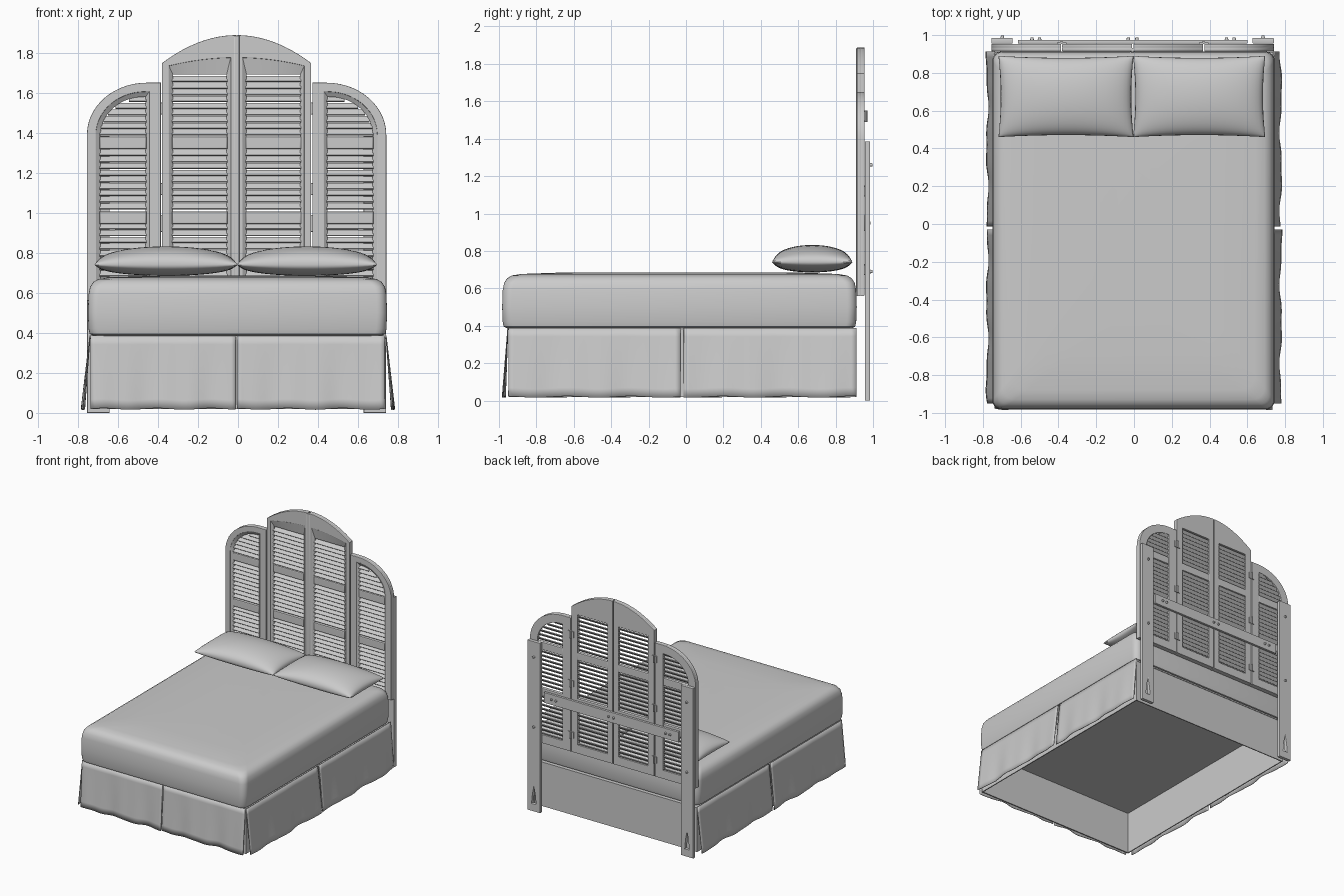
import bpy, bmesh, math
from mathutils import Matrix, Vector

old = bpy.data.objects.get("Cube")
if old:
    bpy.data.objects.remove(old, do_unlink=True)

grey = bpy.data.materials.new("plain_grey")
grey.use_nodes = True
COLOR = (0.6, 0.6, 0.6, 1)
grey.diffuse_color = COLOR
grey.node_tree.nodes["Principled BSDF"].inputs["Base Color"].default_value = COLOR
parts = []
CX = -0.007  # headboard centre line


def add(name, mesh):
    ob = bpy.data.objects.new(name, mesh)
    bpy.context.scene.collection.objects.link(ob)
    mesh.materials.clear()
    mesh.materials.append(grey)
    parts.append(ob)
    return ob


def from_bm(name, bm, fix=True):
    if fix:
        bmesh.ops.recalc_face_normals(bm, faces=bm.faces)
    mesh = bpy.data.meshes.new(name)
    bm.to_mesh(mesh)
    bm.free()
    return add(name, mesh)


def plate(name, loops, y0, y1, bevel=0.003):
    """Upright board in the x-z plane; the loops after the first are holes."""
    cu = bpy.data.curves.new(name, 'CURVE')
    cu.dimensions, cu.fill_mode = '2D', 'BOTH'
    cu.extrude = (y1 - y0) / 2 - bevel
    cu.bevel_depth, cu.offset, cu.bevel_resolution = bevel, -bevel, 1
    for loop in loops:
        sp = cu.splines.new('POLY')
        sp.points.add(len(loop) - 1)
        for p, (x, z) in zip(sp.points, loop):
            p.co = (x, z, 0, 1)
        sp.use_cyclic_u = True
    tmp = bpy.data.objects.new(name + "_tmp", cu)
    bpy.context.scene.collection.objects.link(tmp)
    dg = bpy.context.evaluated_depsgraph_get()
    mesh = bpy.data.meshes.new_from_object(tmp.evaluated_get(dg))
    bpy.data.objects.remove(tmp, do_unlink=True)
    mesh.transform(Matrix.Translation((0, (y0 + y1) / 2, 0)) @ Matrix.Rotation(math.pi / 2, 4, 'X'))
    return add(name, mesh)


def rect(x0, x1, z0, z1):
    return [(x0, z0), (x1, z0), (x1, z1), (x0, z1)]


def box(bm, center, size, tilt=0):
    mat = Matrix.Translation(center) @ Matrix.Rotation(tilt, 4, 'X') @ Matrix.Diagonal((*size, 1))
    bmesh.ops.create_cube(bm, size=1, matrix=mat)


def loft(bm, rings, cap=False):
    vs = [[bm.verts.new(p) for p in r] for r in rings]
    n = len(vs[0])
    for a, b in zip(vs, vs[1:]):
        for i in range(n):
            bm.faces.new((a[i], a[(i + 1) % n], b[(i + 1) % n], b[i]))
    if cap:
        bm.faces.new(vs[0])
        bm.faces.new(vs[-1])


def round_rect(x0, x1, y0, y1, r, z):
    pts = []
    for k, (x, y) in enumerate([(x1 - r, y1 - r), (x0 + r, y1 - r), (x0 + r, y0 + r), (x1 - r, y0 + r)]):
        for i in range(7):
            a = math.pi / 2 * (k + i / 6)
            pts.append((x + r * math.cos(a), y + r * math.sin(a), z))
    return pts


# Mattress with soft edges and a slightly crowned top
bm = bmesh.new()
profile = [(.025, .385), (.006, .395), (0, .42), (-.003, .5), (0, .59), (.008, .63),
           (.025, .655), (.05, .669), (.1, .677), (.3, .684), (.6, .686)]
loft(bm, [round_rect(-.747 + d, .742 - d, -.98 + d, .91 - d, .05 + max(d, 0) * .3, z)
          for d, z in profile], cap=True)
from_bm("mattress", bm)

# Hollow base under the mattress
bm = bmesh.new()
for s in (-1, 1):
    box(bm, (s * .733, -.02, .2), (.008, 1.86, .36))
for y in (-.945, .902):
    box(bm, (0, y, .2), (1.46, .008, .36))
box(bm, (0, -.02, .375), (1.46, 1.86, .012))
from_bm("bed_base", bm)


# Skirt panels, hanging with loose folds
def skirt(name, start, end, out, flare, phase):
    a, b, n = Vector(start), Vector(end), Vector(out)
    bm = bmesh.new()
    cols, rows = 32, 8
    grid = []
    for i in range(cols + 1):
        u = i / cols
        line = []
        for j in range(rows + 1):
            t = j / rows
            fold = math.sin(u * 13 + phase) * .5 + math.sin(u * 29 + phase * 2) * .25
            p = a.lerp(b, u) + n * (flare * t + .012 * t * fold)
            p.z = .388 - t * (.368 - .004 * math.sin(u * 17 + phase))
            line.append(bm.verts.new(p))
        grid.append(line)
    for i in range(cols):
        for j in range(rows):
            bm.faces.new((grid[i][j], grid[i + 1][j], grid[i + 1][j + 1], grid[i][j + 1]))
    ob = from_bm(name, bm)
    ob.modifiers.new("thickness", 'SOLIDIFY').thickness = .005


skirt("front_skirt_right", (-.738, -.955, 0), (-.012, -.955, 0), (0, -1, 0), .022, 0)
skirt("front_skirt_left", (-.004, -.955, 0), (.733, -.955, 0), (0, -1, 0), .022, 2)
for s, side in ((1, "left"), (-1, "right")):
    skirt(f"{side}_skirt_foot", (s * .742, -.95, 0), (s * .742, -.03, 0), (s, 0, 0), .036, 1 + s)
    skirt(f"{side}_skirt_head", (s * .742, -.012, 0), (s * .742, .912, 0), (s, 0, 0), .036, 3 + s)


# Pillows with pinched corners
def pillow(name, cx, cy, hx, hy):
    bm = bmesh.new()
    n = 24
    for height in (.092, -.055):
        grid = []
        for i in range(n + 1):
            u = math.sin(math.pi / 2 * (2 * i / n - 1))
            row = []
            for j in range(n + 1):
                v = math.sin(math.pi / 2 * (2 * j / n - 1))
                puff = max(0, (1 - u * u) * (1 - v * v)) ** .42
                row.append(bm.verts.new((cx + u * hx * (1 - .035 * (1 - v * v)),
                                         cy + v * hy * (1 - .05 * (1 - u * u)),
                                         .74 + height * puff)))
            grid.append(row)
        for i in range(n):
            for j in range(n):
                bm.faces.new((grid[i][j], grid[i + 1][j], grid[i + 1][j + 1], grid[i][j + 1]))
    bmesh.ops.remove_doubles(bm, verts=bm.verts, dist=.0002)
    from_bm(name, bm)


pillow("right_pillow", -.36, .675, .358, .215)
pillow("left_pillow", .345, .675, .35, .215)


# Headboard outlines, measured outward from the centre line
def crown(u0, u1, bottom, top, drop):
    """Half of a shallow arch over the middle panels."""
    curve = [u1 + (u0 - u1) * i / 12 for i in range(13)]
    return [(u0, bottom), (u1, bottom)] + [(u, top - drop * (u / .373) ** 2) for u in curve]


def quarter(u0, uc, u1, bottom, top):
    """Panel whose outer top corner is a quarter ellipse springing at 1.39."""
    arc = [math.pi / 2 * i / 14 for i in range(15)]
    pts = [(uc + (u1 - uc) * math.cos(a), 1.39 + (top - 1.39) * math.sin(a)) for a in arc]
    return [(u0, bottom), (u1, bottom)] + pts + [(u0, top)]


def shutter(name, s, outer, wide, narrow, slat_range):
    place = lambda loop: [(CX + s * u, z) for u, z in loop]
    outer, wide, narrow = place(outer), place(wide), place(narrow)
    plate(name + "_frame", [outer, wide], .914, .936)
    plate(name + "_back_frame", [outer, narrow], .934, .954)
    # Sloped moulding from the frame down to the opening
    bm = bmesh.new()
    loft(bm, [[(x, y, z) for x, z in loop]
              for loop, y in ((wide, .916), (narrow, .931), (narrow, .936), (wide, .936))])
    from_bm(name + "_moulding", bm)
    # Tilted slats with two crossrails
    bm = bmesh.new()
    z = .63
    while z < 1.69:
        span = slat_range(z)
        if span and min(abs(z - r) for r in (.975, 1.35)) > .035:
            u0, u1 = span
            box(bm, (CX + s * (u0 + u1) / 2, .936, z), (u1 - u0, .036, .007), math.pi / 4)
        z += .0335
    from_bm(name + "_slats", bm)
    u0, u1 = slat_range(1)
    for zr in (.975, 1.35):
        plate(name + "_crossrail", [rect(*sorted((CX + s * u0, CX + s * u1)), zr - .032, zr + .032)],
              .922, .952, .008)


def arch_span(z):
    if z < 1.39:
        return (.45, .685)
    k = (z - 1.39) / .19
    return (.45, .46 + .225 * math.sqrt(1 - k * k)) if k < .97 else None


for s, side in ((1, "left"), (-1, "right")):
    shutter(f"{side}_middle_panel", s, crown(.004, .373, .56, 1.888, .14),
            crown(.03, .338, .6, 1.775, .05), crown(.05, .318, .63, 1.69, 0),
            lambda z: (.045, .323))
    shutter(f"{side}_side_panel", s, quarter(.379, .45, .748, .56, 1.65),
            quarter(.437, .455, .703, .6, 1.605), quarter(.455, .462, .68, .63, 1.58), arch_span)

    # Hinges between the panels
    bm = bmesh.new()
    for z in (.7, 1.12, 1.52):
        box(bm, (CX + s * .376, .956, z), (.05, .008, .05))
        bmesh.ops.create_cone(bm, cap_ends=True, segments=10, radius1=.008, radius2=.008, depth=.06,
                              matrix=Matrix.Translation((CX + s * .376, .962, z)))
    from_bm(f"{side}_hinges", bm)

    # Support leg with a mounting slot
    x0, x1 = sorted((CX + s * .635, CX + s * .747))
    mid = (x0 + x1) / 2
    slot = [(mid - .02, .06), (mid + .02, .06), (mid + .012, .14), (mid, .2), (mid - .012, .14)]
    plate(f"{side}_support_leg", [rect(x0, x1, 0, 1.385), slot], .956, .985)

# Strip covering the middle joint
plate("centre_strip", [rect(CX - .014, CX + .014, .56, 1.885)], .909, .932, .005)

# Rear crossbar and bolts
plate("rear_crossbar", [rect(-.615, .6, .905, .99)], .955, .975)
bm = bmesh.new()
spots = [(CX + s * .69, z, .99) for s in (-1, 1) for z in (.69, 1.26)]
spots += [(x, .95, .98) for x in (-.54, -.5, -.03, .015, .49, .53)]
for x, z, y in spots:
    bmesh.ops.create_cone(bm, cap_ends=True, segments=12, radius1=.01, radius2=.008, depth=.014,
                          matrix=Matrix.Translation((x, y, z)) @ Matrix.Rotation(-math.pi / 2, 4, 'X'))
from_bm("bolts", bm)

# Smooth shading with crisp edges
bpy.ops.object.select_all(action='DESELECT')
for ob in parts:
    ob.select_set(True)
bpy.context.view_layer.objects.active = parts[0]
bpy.ops.object.shade_smooth_by_angle(angle=math.radians(35))
